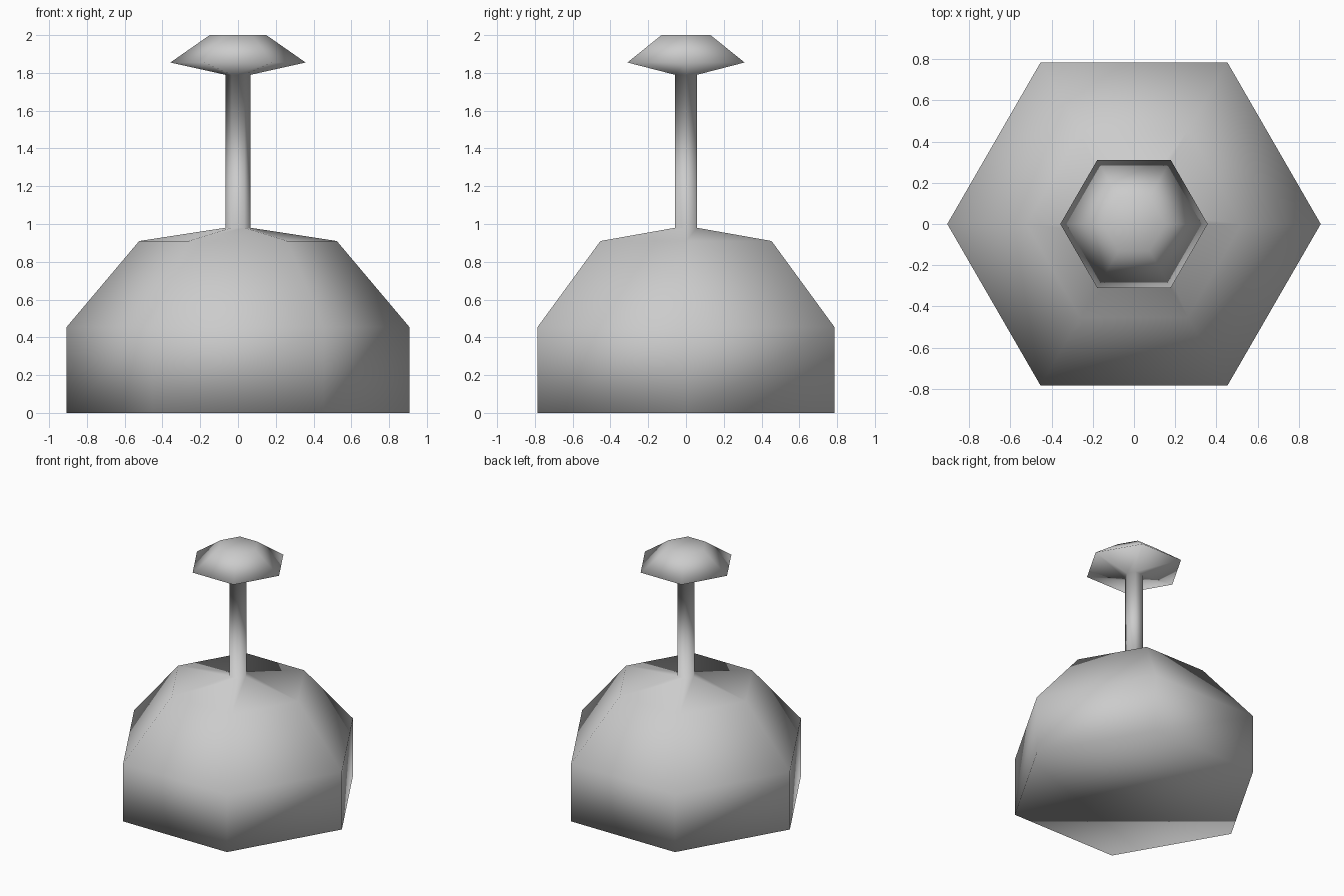
import bpy, bmesh
from math import cos, sin, tau

cube = bpy.data.objects.get("Cube")
if cube:
    bpy.data.objects.remove(cube, do_unlink=True)

SIDES = 6


def make_material(name, rgb):
    mat = bpy.data.materials.new(name)
    mat.use_nodes = True
    mat.diffuse_color = (*rgb, 1)
    mat.node_tree.nodes["Principled BSDF"].inputs["Base Color"].default_value = (*rgb, 1)
    return mat


def lathe(name, profile, mat):
    """Spin a (radius, height) profile into a closed, smooth six-sided solid."""
    bm = bmesh.new()
    rings = [[bm.verts.new((r * cos(tau * i / SIDES), r * sin(tau * i / SIDES), z))
              for i in range(SIDES)] for r, z in profile]
    for low, high in zip(rings, rings[1:]):
        for i in range(SIDES):
            j = (i + 1) % SIDES
            bm.faces.new((low[i], low[j], high[j], high[i]))
    bm.faces.new(rings[0][::-1])
    bm.faces.new(rings[-1])
    for face in bm.faces:
        face.smooth = True
    mesh = bpy.data.meshes.new(name)
    bm.to_mesh(mesh)
    bm.free()
    mesh.materials.append(mat)
    obj = bpy.data.objects.new(name, mesh)
    bpy.context.collection.objects.link(obj)
    return obj


grey = make_material("light_grey", (0.6, 0.6, 0.6))

# Wide base, thin stem and flared knob share one continuous smooth skin
base = [(0.907, 0), (0.907, 0.455), (0.523, 0.91)]
stem = [(0.067, 0.98), (0.067, 1.79)]
knob = [(0.358, 1.855), (0.15, 2)]
lathe("base_with_stem_and_knob", base + stem + knob, grey)
